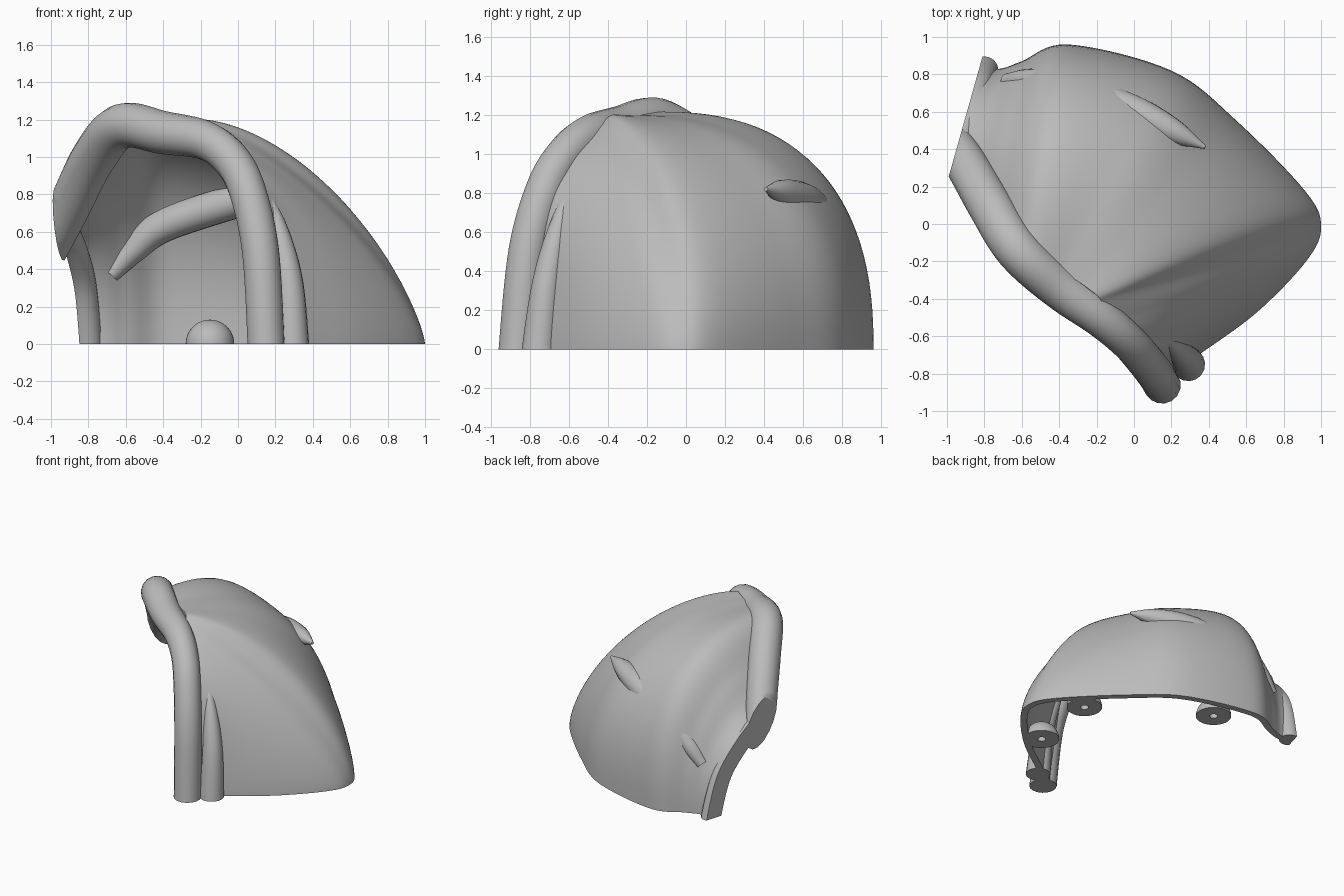
import bpy, bmesh
from math import sin, cos, pi
from mathutils import Vector

if "Cube" in bpy.data.objects:
    bpy.data.objects.remove(bpy.data.objects["Cube"], do_unlink=True)

grey = bpy.data.materials.new("plain_grey")
grey.use_nodes = True
grey.diffuse_color = (0.5, 0.5, 0.5, 1)
grey.node_tree.nodes["Principled BSDF"].inputs["Base Color"].default_value = (0.5, 0.5, 0.5, 1)

# Planes that trim every part: the floor and the slanted side cut
TRIMS = [(Vector((0, 0, 0)), Vector((0, 0, -1))),
         (Vector((-1, 0.22, 0)), Vector((-0.96, 0.27, 0)))]


def smooth_rows(rows, steps):
    """Catmull-Rom interpolation through rows of numbers."""
    rows = [Vector(r) for r in rows]
    padded = [2 * rows[0] - rows[1]] + rows + [2 * rows[-1] - rows[-2]]
    out = []
    for a, b, c, d in zip(padded, padded[1:], padded[2:], padded[3:]):
        for i in range(steps):
            t = i / steps
            out.append(b + (c - a) * (t / 2) + (2 * a - 5 * b + 4 * c - d) * (t * t / 2)
                       + (3 * b - a - 3 * c + d) * (t ** 3 / 2))
    return out + [rows[-1]]


def finish(obj, trims=TRIMS):
    """Trim with capped planes, then shade smooth and colour."""
    bm = bmesh.new()
    bm.from_mesh(obj.data)
    bmesh.ops.remove_doubles(bm, verts=bm.verts, dist=0.0005)
    for co, no in trims:
        cut = bmesh.ops.bisect_plane(bm, geom=bm.verts[:] + bm.edges[:] + bm.faces[:],
                                     plane_co=co, plane_no=no, clear_outer=True)
        edges = [e for e in cut["geom_cut"]
                 if isinstance(e, bmesh.types.BMEdge) and e.is_boundary]
        if edges:
            bmesh.ops.triangle_fill(bm, edges=edges, use_beauty=True)
    bmesh.ops.recalc_face_normals(bm, faces=bm.faces)
    bm.to_mesh(obj.data)
    bm.free()
    obj.data.materials.clear()
    obj.data.materials.append(grey)
    select(obj)
    bpy.ops.object.shade_smooth_by_angle(angle=0.7)


def select(obj):
    bpy.ops.object.select_all(action='DESELECT')
    obj.select_set(True)
    bpy.context.view_layer.objects.active = obj


def mesh_object(name, verts, faces):
    mesh = bpy.data.meshes.new(name)
    mesh.from_pydata(verts, [], faces)
    obj = bpy.data.objects.new(name, mesh)
    bpy.context.collection.objects.link(obj)
    return obj


def grid_faces(rows, cols):
    return [(i * cols + j, (i + 1) * cols + j, (i + 1) * cols + j + 1, i * cols + j + 1)
            for i in range(rows - 1) for j in range(cols - 1)]


def tube(name, points):
    """Round tube through points of x, y, z, radius."""
    path = smooth_rows(points, 8)
    curve = bpy.data.curves.new(name, 'CURVE')
    curve.dimensions = '3D'
    curve.bevel_depth = 1
    curve.bevel_resolution = 6
    curve.use_fill_caps = True
    spline = curve.splines.new('POLY')
    spline.points.add(len(path) - 1)
    for p, q in zip(spline.points, path):
        p.co = (q[0], q[1], q[2], 1)
        p.radius = max(q[3], 0.004)
    obj = bpy.data.objects.new(name, curve)
    bpy.context.collection.objects.link(obj)
    select(obj)
    bpy.ops.object.convert(target='MESH')
    finish(bpy.context.view_layer.objects.active)


# Shell: each row is base x, y, then crest x, y, z, then roundness
RIBS = [(.17, -.82, .15, -.83, .05, 1.3), (.36, -.69, .08, -.74, .75, 1.3),
        (.66, -.47, -.03, -.62, .98, 1.4), (.92, -.2, -.12, -.5, 1.1, 1.4),
        (1, -.02, -.17, -.42, 1.17, 1.4), (.92, .17, -.2, -.38, 1.2, 1.65),
        (.55, .55, -.28, -.32, 1.2, 2), (.2, .82, -.38, -.25, 1.2, 2.3),
        (-.35, .96, -.58, -.08, 1.2, 2.4), (-.6, .87, -.75, .12, .97, 2.2),
        (-.72, .83, -.87, .32, .75, 2), (-.86, .84, -1, .45, .6, 2)]
ribs = smooth_rows(RIBS, 8)
COLS = 29
verts = []
for bx, by, cx, cy, cz, p in ribs:
    for j in range(COLS):
        a = pi / 2 * j / (COLS - 1)
        f = 1 - max(cos(a), 0) ** (2 / p)
        verts.append((bx + (cx - bx) * f, by + (cy - by) * f, cz * sin(a) ** (2 / p)))
shell = mesh_object("shell", verts, grid_faces(len(ribs), COLS))
wall = shell.modifiers.new("wall", 'SOLIDIFY')
wall.thickness = 0.05
wall.offset = -1
select(shell)
bpy.ops.object.modifier_apply(modifier=wall.name)
finish(shell)

# Rolled rim around the opening
tube("rim", [(.15, -.86, -.1, .1), (.15, -.86, 0, .1), (.12, -.81, .5, .1),
             (.05, -.72, .82, .1), (-.04, -.62, .99, .1), (-.18, -.5, 1.09, .105),
             (-.4, -.34, 1.13, .115), (-.62, -.14, 1.165, .12), (-.77, .1, 1, .12),
             (-.91, .34, .72, .115), (-1.05, .52, .46, .115)])

# Tapered pillar beside the rim foot
tube("pillar", [(.29, -.75, -.1, .09), (.29, -.75, 0, .09), (.27, -.71, .35, .075),
                (.21, -.65, .63, .05), (.13, -.58, .87, .006)])

# Brace bar that shows on both sides of the rear wall
tube("brace", [(-.68, .76, .37, .045), (-.56, .76, .5, .07), (-.4, .73, .63, .088),
               (-.05, .62, .75, .09), (.2, .5, .8, .07), (.38, .41, .82, .01)])

# Flange along the side cut
tube("side_flange", [(-.8, .82, -.1, .075), (-.8, .82, 0, .075), (-.83, .73, .3, .075),
                     (-.88, .58, .5, .075), (-.95, .4, .66, .075)])

# Domed mounting bosses with a blind hole underneath
ARC, SIDES = 10, 32
profile = [(0, .08), (.03, .08), (.03, 0)]
profile += [(.13 * cos(pi / 2 * k / ARC), .13 * sin(pi / 2 * k / ARC)) for k in range(ARC + 1)]
for name, x, y in (("front_boss", .6, -.34), ("nose_boss", .66, .22), ("rear_boss", -.15, .73)):
    ring = [(x + r * cos(2 * pi * i / SIDES), y + r * sin(2 * pi * i / SIDES), z)
            for i in range(SIDES + 1) for r, z in profile]
    finish(mesh_object(name, ring, grid_faces(SIDES + 1, len(profile))), [])
